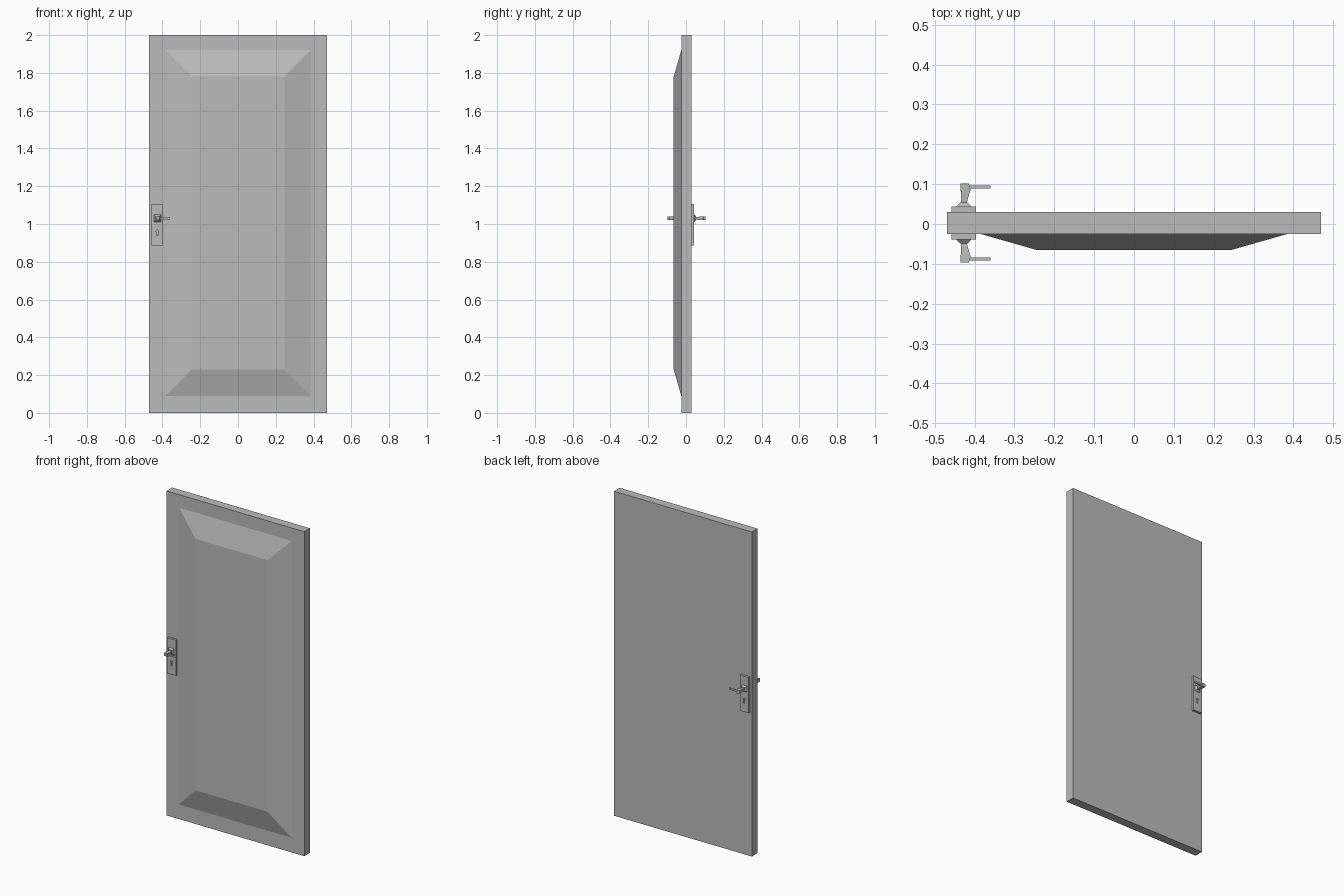
import bpy, bmesh, math

cube = bpy.data.objects.get("Cube")
if cube:
    bpy.data.objects.remove(cube, do_unlink=True)

grey = bpy.data.materials.new("plain_grey")
grey.use_nodes = True
colour = (0.5, 0.5, 0.5, 1)
grey.diffuse_color = colour
grey.node_tree.nodes["Principled BSDF"].inputs["Base Color"].default_value = colour

MID = 0.0025      # middle of the slab's thickness
HX, HZ = -0.427, 1.03   # handle axis


def loft(name, sections):
    """Skin a row of (y, outline) sections, outlines being (x, z) points."""
    bm = bmesh.new()
    rings = [[bm.verts.new((x, y, z)) for x, z in pts] for y, pts in sections]
    for a, b in zip(rings, rings[1:]):
        for i in range(len(a)):
            j = (i + 1) % len(a)
            bm.faces.new((a[i], a[j], b[j], b[i]))
    bm.faces.new(rings[0])
    bm.faces.new(rings[-1])
    bmesh.ops.recalc_face_normals(bm, faces=bm.faces)
    mesh = bpy.data.meshes.new(name)
    bm.to_mesh(mesh)
    bm.free()
    mesh.materials.append(grey)
    ob = bpy.data.objects.new(name, mesh)
    bpy.context.collection.objects.link(ob)
    return ob


def rect(x0, x1, z0, z1):
    return [(x0, z0), (x1, z0), (x1, z1), (x0, z1)]


def square(r):
    return rect(HX - r, HX + r, HZ - r, HZ + r)


# Door slab and raised front panel
slab = rect(-0.47, 0.47, 0, 2)
loft("door_slab", [(-0.025, slab), (0.03, slab)])
loft("raised_panel", [(-0.025, rect(-0.385, 0.385, 0.09, 1.92)),
                      (-0.065, rect(-0.245, 0.245, 0.23, 1.78))])

# Keyhole outline: round top with a slot below
keyhole = [(HX + 0.007 * math.cos(math.radians(a)), 0.962 + 0.007 * math.sin(math.radians(a)))
           for a in range(-60, 241, 30)]
keyhole += [(HX - 0.0035, 0.938), (HX + 0.0035, 0.938)]

# The same lock set on both faces
for side, s in (("front", -1), ("back", 1)):
    def at(d, pts):
        return (MID + s * d, pts)

    # Lock plate with sunk keyhole
    plate_outline = rect(-0.458, -0.397, 0.885, 1.105)
    plate = loft(side + "_lock_plate", [at(0.027, plate_outline), at(0.041, plate_outline)])
    cutter = loft("keyhole_cutter", [at(0.033, keyhole), at(0.05, keyhole)])
    cutter.hide_render = True
    cut = plate.modifiers.new("keyhole", "BOOLEAN")
    cut.object = cutter
    cut.solver = "EXACT"
    bpy.context.view_layer.objects.active = plate
    bpy.ops.object.modifier_apply(modifier=cut.name)
    bpy.data.objects.remove(cutter, do_unlink=True)

    # Tapered collar, flared neck and lever
    loft(side + "_handle_collar", [at(0.041, square(0.019)), at(0.051, square(0.010))])
    loft(side + "_handle_neck", [at(0.051, square(0.007)),
                                 at(0.084, rect(-0.435, -0.410, HZ - 0.010, HZ + 0.010)),
                                 at(0.0995, rect(-0.435, -0.415, HZ - 0.010, HZ + 0.010))])
    lever = rect(-0.416, -0.360, HZ - 0.005, HZ + 0.005)
    loft(side + "_handle_lever", [at(0.086, lever), at(0.094, lever)])
